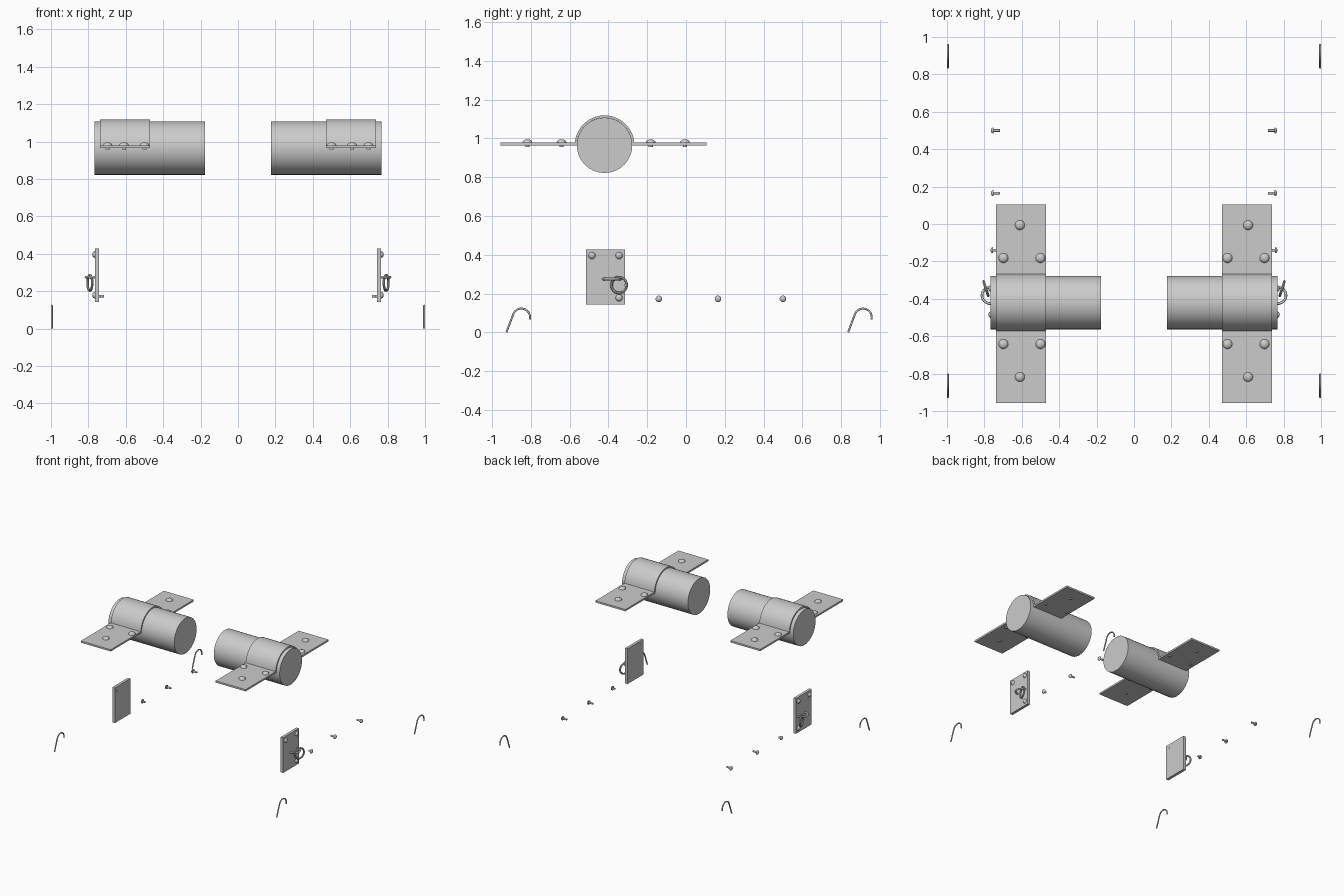
import bpy, bmesh, math
from mathutils import Matrix, Vector

if "Cube" in bpy.data.objects:
    bpy.data.objects.remove(bpy.data.objects["Cube"])

CY, CZ, R = -0.42, 0.965, 0.143      # log axis (y, z) and radius


def finish(name, bm, matrix=Matrix(), angle=35):
    bmesh.ops.remove_doubles(bm, verts=bm.verts, dist=1e-5)
    bmesh.ops.transform(bm, matrix=matrix, verts=bm.verts)
    bmesh.ops.recalc_face_normals(bm, faces=bm.faces)
    mesh = bpy.data.meshes.new(name)
    bm.to_mesh(mesh)
    bm.free()
    obj = bpy.data.objects.new(name, mesh)
    bpy.context.collection.objects.link(obj)
    bpy.ops.object.select_all(action='DESELECT')
    obj.select_set(True)
    bpy.context.view_layer.objects.active = obj
    bpy.ops.object.shade_smooth_by_angle(angle=math.radians(angle))
    return obj


def lathe(name, profile, matrix, steps=14):
    """Spin an (r, z) profile around z, then place it."""
    bm = bmesh.new()
    vs = [bm.verts.new((r, 0, z)) for r, z in profile]
    es = [bm.edges.new(p) for p in zip(vs, vs[1:])]
    bmesh.ops.spin(bm, geom=vs + es, cent=(0, 0, 0), axis=(0, 0, 1),
                   angle=math.tau, steps=steps)
    return finish(name, bm, matrix)


def screw(name, loc, direction, r, dome, shank_r, length):
    """Domed head with its base at loc, facing direction, shank behind."""
    prof = [(r * math.sin(a), dome * math.cos(a))
            for a in (i * math.pi / 8 for i in range(5))]
    prof += [(shank_r, 0), (shank_r, -length), (0, -length)]
    rot = Vector((0, 0, 1)).rotation_difference(Vector(direction))
    lathe(name, prof, Matrix.Translation(loc) @ rot.to_matrix().to_4x4())


def wire(name, pts, radius):
    """Round wire along a list of points."""
    cu = bpy.data.curves.new(name, 'CURVE')
    cu.dimensions = '3D'
    cu.bevel_depth, cu.bevel_resolution, cu.use_fill_caps = radius, 2, True
    sp = cu.splines.new('POLY')
    sp.points.add(len(pts) - 1)
    for p, co in zip(sp.points, pts):
        p.co = (*co, 1)
    obj = bpy.data.objects.new(name, cu)
    bpy.context.collection.objects.link(obj)


def box(name, lo, hi):
    bm = bmesh.new()
    bmesh.ops.create_cube(bm, size=1)
    lo, hi = Vector(lo), Vector(hi)
    finish(name, bm, Matrix.Translation((lo + hi) / 2) @ Matrix.Diagonal((*(hi - lo), 1)))


def strap(name, x0, x1):
    """Flat flaps with a half-round saddle over the log."""
    z0, z1, ro = 0.965, 0.979, 0.154
    arc = [i * math.pi / 20 for i in range(21)]
    top = [(0.105, z1)]
    a0 = math.asin((z1 - CZ) / ro)
    for i in range(21):
        a = a0 + (math.pi - 2 * a0) * i / 20
        top.append((CY + ro * math.cos(a), CZ + ro * math.sin(a)))
    top.append((-0.957, z1))
    low = [(0.105, z0)] + [(CY + R * math.cos(a), CZ + R * math.sin(a)) for a in arc] + [(-0.957, z0)]
    bm = bmesh.new()
    rows = [[bm.verts.new((x, *p)) for p in line] for x in (x0, x1) for line in (top, low)]
    t0, l0, t1, l1 = rows
    for a, b in ((t0, t1), (t1, l1), (l1, l0), (l0, t0)):
        for i in range(len(a) - 1):
            bm.faces.new((a[i], a[i + 1], b[i + 1], b[i]))
    for i in (0, -1):
        bm.faces.new((t0[i], t1[i], l1[i], l0[i]))
    finish(name, bm)


for s, side in ((-1, "left"), (1, "right")):
    # horizontal log
    bm = bmesh.new()
    bmesh.ops.create_cone(bm, cap_ends=True, segments=32, radius1=R, radius2=R, depth=0.59)
    finish(side + "_log", bm, Matrix.Translation((s * 0.472, CY, CZ)) @ Matrix.Rotation(math.pi / 2, 4, 'Y'))

    # strap and its bolts
    strap(side + "_strap", *sorted((s * 0.470, s * 0.738)))
    for x, y in ((0.698, -0.642), (0.500, -0.642), (0.610, -0.818),
                 (0.698, -0.182), (0.500, -0.182), (0.610, -0.006)):
        screw(side + "_strap_bolt", (s * x, y, 0.979), (0, 0, 1), 0.026, 0.017, 0.011, 0.023)

    # wall plate and its screws
    box(side + "_plate", (min(s * 0.743, s * 0.765), -0.515, 0.143),
        (max(s * 0.743, s * 0.765), -0.315, 0.428))
    for y, z in ((-0.485, 0.396), (-0.345, 0.396), (-0.345, 0.178)):
        screw(side + "_plate_screw", (s * 0.765, y, z), (s, 0, 0), 0.018, 0.014, 0.007, 0.023)

    # loose screws
    for x, y, l in ((0.754, -0.14, 0.020), (0.752, 0.165, 0.036), (0.752, 0.50, 0.036)):
        screw(side + "_loose_screw", (s * x, y, 0.173), (s, 0, 0), 0.017, 0.013, 0.007, l)

    # staple with a hanging ring
    wire(side + "_staple", [(s * (0.765 + 0.048 * math.sin(a)), -0.382 + 0.044 * math.cos(a), 0.275)
                            for a in (i * math.pi / 14 for i in range(15))], 0.007)
    prof = [(0.041 + 0.007 * math.cos(i * math.tau / 8), 0.007 * math.sin(i * math.tau / 8))
            for i in range(9)]
    lathe(side + "_ring", prof, Matrix.Translation((s * 0.792, -0.345, 0.244))
          @ Matrix.Rotation(-s * math.radians(18), 4, 'Z') @ Matrix.Rotation(math.pi / 2, 4, 'Y'), 28)

    # ground hooks, leaning leg and curled top
    for y in (-0.926, 0.836):
        cy, cz, r = y + 0.077, 0.078, 0.045
        arc = [math.radians(160 - 175 * i / 14) for i in range(15)]
        wire(side + "_ground_hook", [(s * 0.995, y, 0.001)] +
             [(s * 0.995, cy + r * math.cos(a), cz + r * math.sin(a)) for a in arc], 0.005)
